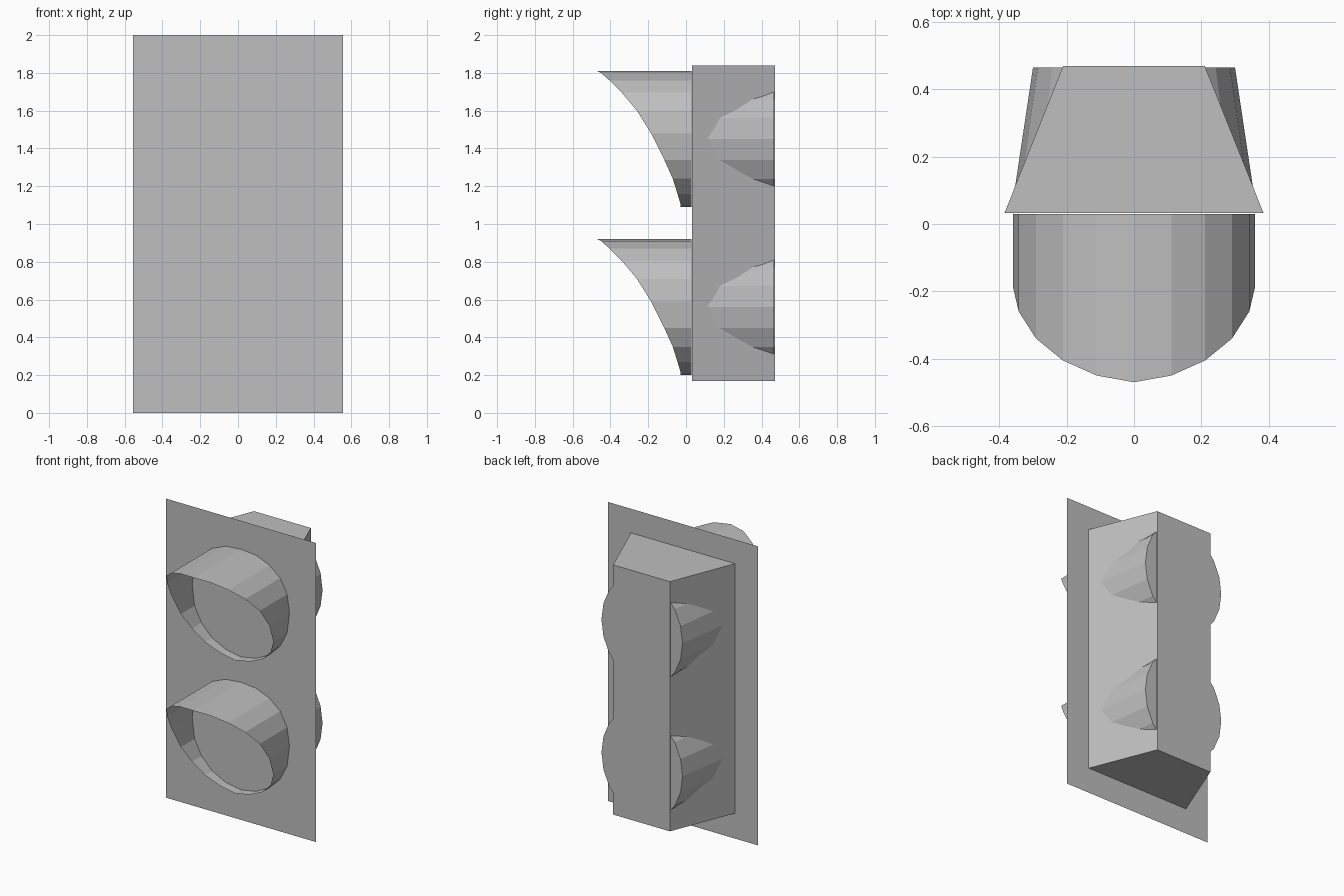
import bpy
import bmesh
from math import sin, cos, pi

cube = bpy.data.objects.get("Cube")
if cube:
    bpy.data.objects.remove(cube, do_unlink=True)

grey = bpy.data.materials.new("plain grey")
grey.use_nodes = True
colour = (0.52, 0.52, 0.52, 1)
grey.diffuse_color = colour
grey.node_tree.nodes["Principled BSDF"].inputs["Base Color"].default_value = colour

FRONT, BACK = 0.03, 0.47
SIDES = 20


def make_object(name, bm):
    mesh = bpy.data.meshes.new(name)
    bm.to_mesh(mesh)
    bm.free()
    mesh.materials.append(grey)
    obj = bpy.data.objects.new(name, mesh)
    bpy.context.collection.objects.link(obj)
    return obj


def bridge(bm, first, second):
    """Join two closed rings of vertices with quads."""
    n = len(first)
    for i in range(n):
        j = (i + 1) % n
        bm.faces.new((first[i], first[j], second[j], second[i]))


def ring(bm, points):
    return [bm.verts.new(p) for p in points]


# Thin backing plate
bm = bmesh.new()
bm.faces.new(ring(bm, [(-0.555, FRONT, 0), (0.555, FRONT, 0),
                       (0.555, FRONT, 2), (-0.555, FRONT, 2)]))
make_object("front_plate", bm)

# Housing, narrower towards the back
bm = bmesh.new()
outline = [(-0.385, FRONT + 0.002), (0.385, FRONT + 0.002), (0.21, BACK), (-0.21, BACK)]
bottom = ring(bm, [(x, y, 0.17) for x, y in outline])
top = ring(bm, [(x, y, 1.84) for x, y in outline])
bridge(bm, bottom, top)
bm.faces.new(bottom[::-1])
bm.faces.new(top)
make_object("housing", bm)

# Visor rim from crown to bottom: forward position and height above the centre
RIM = [(-0.47, 0.36), (-0.45, 0.35), (-0.405, 0.31), (-0.34, 0.245),
       (-0.26, 0.15), (-0.185, 0.03), (-0.115, -0.11), (-0.07, -0.21),
       (-0.045, -0.29), (-0.03, -0.34), (-0.03, -0.36)]


def visor(name, z):
    bm = bmesh.new()
    rim, base = [], []
    for i in range(SIDES):
        y, h = RIM[min(i, SIDES - i)]
        x = 0.36 * sin(2 * pi * i / SIDES)
        rim.append((x, y, z + h))
        base.append((x, FRONT, z + h))
    bridge(bm, ring(bm, rim), ring(bm, base))
    bmesh.ops.recalc_face_normals(bm, faces=bm.faces)
    make_object(name, bm)


def lamp_barrel(name, z):
    bm = bmesh.new()

    def oval(width, y):
        angles = [2 * pi * i / SIDES for i in range(SIDES)]
        return ring(bm, [(width * sin(a), y, z + 0.36 * cos(a)) for a in angles])

    front, back = oval(0.365, FRONT + 0.002), oval(0.30, BACK - 0.005)
    bridge(bm, front, back)
    bm.faces.new(back)
    bmesh.ops.recalc_face_normals(bm, faces=bm.faces)
    make_object(name, bm)


# Two lamps, each a hood in front and a barrel behind
for level, z in (("upper", 1.45), ("lower", 0.56)):
    visor(level + "_visor", z)
    lamp_barrel(level + "_barrel", z)
